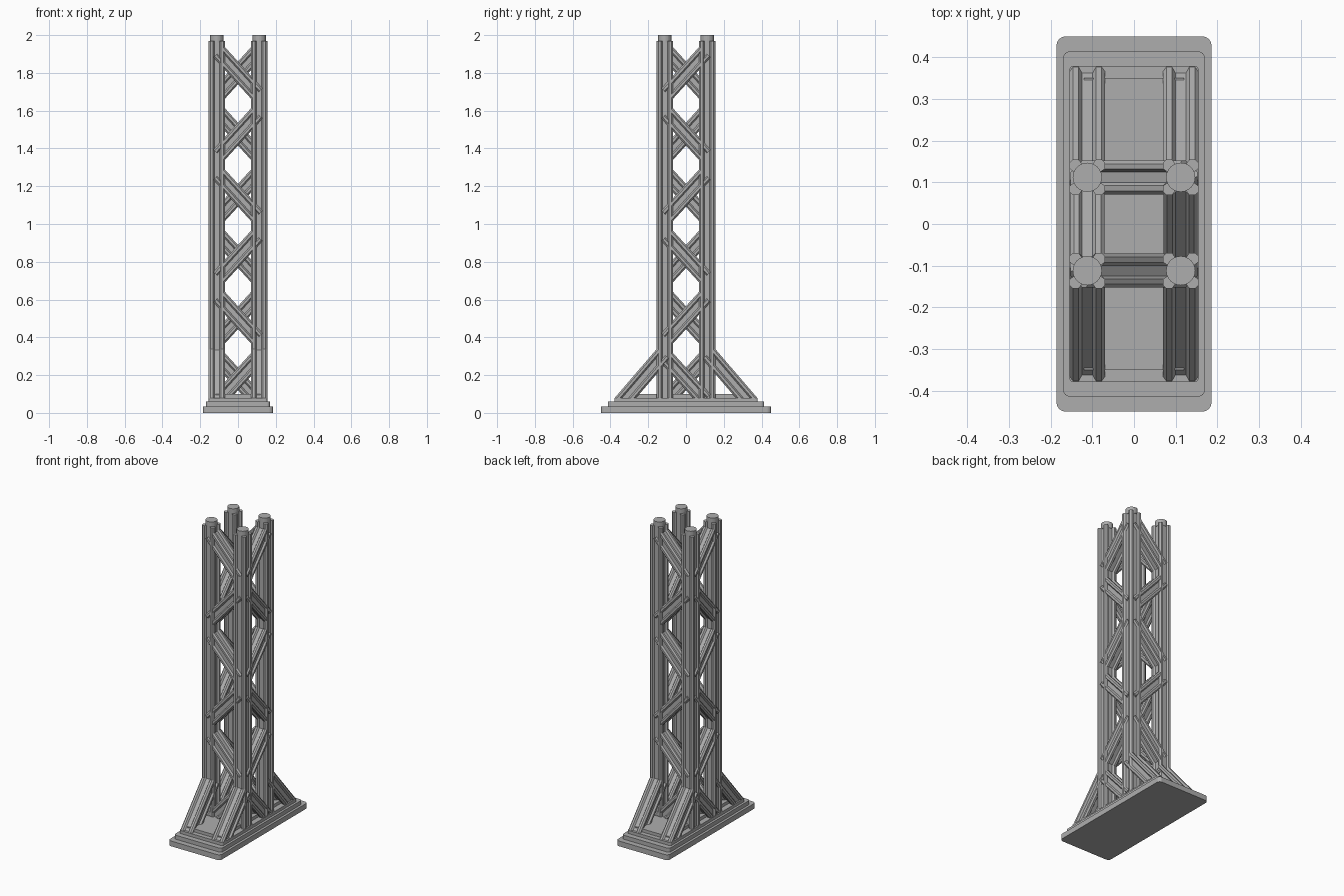
import bpy, bmesh
from mathutils import Vector, Matrix

cube = bpy.data.objects.get("Cube")
if cube:
    bpy.data.objects.remove(cube, do_unlink=True)

steel = bpy.data.materials.new("grey_steel")
steel.use_nodes = True
grey = (0.42, 0.42, 0.42, 1)
steel.diffuse_color = grey
steel.node_tree.nodes["Principled BSDF"].inputs["Base Color"].default_value = grey

C = 0.112           # distance of each column from the centre planes
HALF = 0.043        # half width of the slotted bar

# One side of the slotted bar section, turned four times
SIDE = [(HALF, -0.034), (HALF, -0.021), (0.032, -0.013),
        (0.032, 0.013), (HALF, 0.021), (HALF, 0.034)]
SECTION = []
for turn in range(4):
    for x, y in SIDE:
        for _ in range(turn):
            x, y = -y, x
        SECTION.append((x, y))


def finish(name, bm):
    bmesh.ops.recalc_face_normals(bm, faces=bm.faces)
    mesh = bpy.data.meshes.new(name)
    bm.to_mesh(mesh)
    bm.free()
    mesh.materials.append(steel)
    obj = bpy.data.objects.new(name, mesh)
    bpy.context.collection.objects.link(obj)
    return obj


def bar(name, start, end, scale=1.0):
    """Slotted bar from start to end, square to the vertical planes."""
    start, end = Vector(start), Vector(end)
    d = (end - start).normalized()
    u = d.cross(Vector((0, 0, 1)))
    u = u.normalized() if u.length > 0.001 else Vector((1, 0, 0))
    v = d.cross(u)
    bm = bmesh.new()
    rings = [[bm.verts.new(p + (u * x + v * y) * scale) for x, y in SECTION]
             for p in (start, end)]
    n = len(SECTION)
    for i in range(n):
        j = (i + 1) % n
        bm.faces.new((rings[0][i], rings[0][j], rings[1][j], rings[1][i]))
    bm.faces.new(rings[0])
    bm.faces.new(rings[1])
    return finish(name, bm)


def plate(name, hx, hy, z0, z1, radius):
    """Flat plate with rounded upright corners."""
    bm = bmesh.new()
    bmesh.ops.create_cube(bm, size=1)
    bmesh.ops.scale(bm, vec=(2 * hx, 2 * hy, z1 - z0), verts=bm.verts)
    bmesh.ops.translate(bm, vec=(0, 0, (z0 + z1) / 2), verts=bm.verts)
    upright = [e for e in bm.edges
               if abs(e.verts[0].co.z - e.verts[1].co.z) > 0.001]
    if radius:
        bmesh.ops.bevel(bm, geom=upright, offset=radius, segments=4,
                        profile=0.5, affect='EDGES')
    return finish(name, bm)


# Stepped base
plate("base_bottom", 0.186, 0.45, 0, 0.034, 0.022)
plate("base_middle", 0.17, 0.414, 0.034, 0.06, 0.016)
plate("base_top", 0.155, 0.379, 0.06, 0.08, 0.01)
plate("base_inner_pad", 0.12, 0.35, 0.08, 0.1, 0)

# Columns with round caps, and the sloping feet
for sx, side in ((-1, "right"), (1, "left")):
    for sy, end in ((-1, "front"), (1, "back")):
        tag = f"{end}_{side}"
        bar("column_" + tag, (sx * C, sy * C, 0.07), (sx * C, sy * C, 1.97))
        bm = bmesh.new()
        bmesh.ops.create_cone(bm, cap_ends=True, segments=24, radius1=0.035,
                              radius2=0.035, depth=0.04,
                              matrix=Matrix.Translation((sx * C, sy * C, 1.98)))
        finish("cap_" + tag, bm)
        bar("foot_" + tag, (sx * C, sy * 0.346, 0.05), (sx * C, sy * 0.12, 0.313))

# Zigzag braces on all four sides, meeting at alternate corners
REACH, RISE = 0.1, 0.11
for level in range(6):
    z = 0.18 + 0.324 * level
    flip = 1 if level % 2 == 0 else -1
    for s, end, side in ((-1, "front", "right"), (1, "back", "left")):
        h = -s * flip
        bar(f"brace_{end}_{level + 1}", (-REACH, s * C, z - h * RISE),
            (REACH, s * C, z + h * RISE), 0.95)
        bar(f"brace_{side}_{level + 1}", (s * C, -REACH, z + s * flip * RISE),
            (s * C, REACH, z - s * flip * RISE), 0.95)
